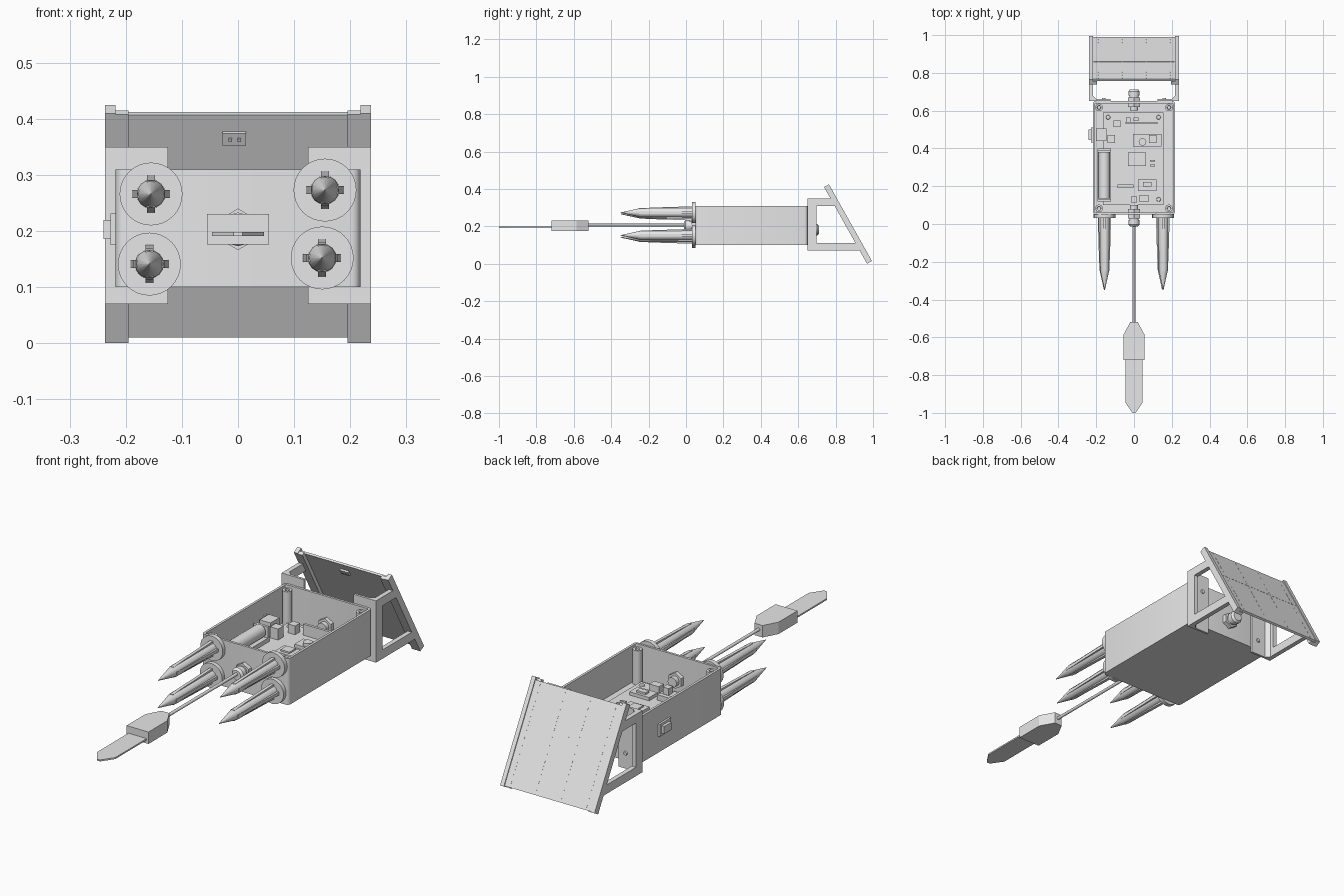
import bpy, bmesh, math
from mathutils import Vector

if "Cube" in bpy.data.objects:
    bpy.data.objects.remove(bpy.data.objects["Cube"], do_unlink=True)

GREY = (0.8, 0.8, 0.8, 1)
mat = bpy.data.materials.new("plain grey")
mat.use_nodes = True
mat.diffuse_color = GREY
mat.node_tree.nodes["Principled BSDF"].inputs["Base Color"].default_value = GREY


def finish(name, bm, smooth=False):
    bmesh.ops.recalc_face_normals(bm, faces=bm.faces)
    mesh = bpy.data.meshes.new(name)
    bm.to_mesh(mesh)
    bm.free()
    mesh.materials.append(mat)
    ob = bpy.data.objects.new(name, mesh)
    bpy.context.collection.objects.link(ob)
    if smooth:
        bpy.ops.object.select_all(action='DESELECT')
        ob.select_set(True)
        bpy.context.view_layer.objects.active = ob
        bpy.ops.object.shade_smooth_by_angle(angle=math.radians(35))
    return ob


def prism(name, pts, a, b, axis='X'):
    """Extrude a 2D outline from a to b along an axis."""
    place = {'X': lambda p, t: (t, p[0], p[1]),
             'Z': lambda p, t: (p[0], p[1], t)}[axis]
    bm = bmesh.new()
    lo = [bm.verts.new(place(p, a)) for p in pts]
    hi = [bm.verts.new(place(p, b)) for p in pts]
    bm.faces.new(lo)
    bm.faces.new(hi)
    for i in range(len(pts)):
        j = (i + 1) % len(pts)
        bm.faces.new((lo[i], lo[j], hi[j], hi[i]))
    return finish(name, bm)


def box(name, x, y, z):
    return prism(name, [(x[0], y[0]), (x[1], y[0]), (x[1], y[1]), (x[0], y[1])],
                 z[0], z[1], 'Z')


def chip(name, x, y, w, d, z, h):
    return box(name, (x - w / 2, x + w / 2), (y - d / 2, y + d / 2), (z, z + h))


def lathe(name, profile, centre, axis='Y', sides=24, smooth=True):
    """Turn (distance, radius) pairs about an axis through centre."""
    bm = bmesh.new()
    rings = []
    for d, r in profile:
        ring = []
        for i in range(sides):
            a = 2 * math.pi * i / sides
            u, v = r * math.sin(a), r * math.cos(a)
            off = {'Y': (u, d, v), 'Z': (u, v, d)}[axis]
            ring.append(bm.verts.new(Vector(centre) + Vector(off)))
        rings.append(ring)
    for p, q in zip(rings, rings[1:]):
        for i in range(sides):
            j = (i + 1) % sides
            bm.faces.new((p[i], p[j], q[j], q[i]))
    bm.faces.new(rings[0])
    bm.faces.new(rings[-1])
    return finish(name, bm, smooth)


# Open enclosure with rounded upright edges
bm = bmesh.new()
bmesh.ops.create_cube(bm, size=1)
for v in bm.verts:
    v.co = Vector((v.co.x * 0.436, 0.35 + v.co.y * 0.6, 0.205 + v.co.z * 0.21))
upright = [e for e in bm.edges if abs(e.verts[0].co.z - e.verts[1].co.z) > 0.1]
bmesh.ops.bevel(bm, geom=upright, offset=0.016, segments=4, profile=0.5, affect='EDGES')
bm.normal_update()
top = max(bm.faces, key=lambda f: f.calc_center_median().z)
bmesh.ops.inset_region(bm, faces=[top], thickness=0.011)
res = bmesh.ops.extrude_face_region(bm, geom=[top])
bmesh.ops.translate(bm, vec=(0, 0, -0.165),
                    verts=[g for g in res["geom"] if isinstance(g, bmesh.types.BMVert)])
if top.is_valid:
    bmesh.ops.delete(bm, geom=[top], context='FACES_ONLY')
finish("enclosure", bm, True)

# Corner screw posts with sunken holes
for x in (-0.185, 0.185):
    for y in (0.083, 0.617):
        lathe("corner_post", [(0.14, 0.02), (0.3, 0.02), (0.3, 0.01), (0.26, 0.009)],
              (x, y, 0), 'Z')

# Circuit board and its components
PCB = 0.166
box("circuit_board", (-0.165, 0.155), (0.1, 0.59), (0.156, PCB))
for x in (-0.137, 0.13):
    for y in (0.13, 0.565):
        lathe("board_screw", [(PCB, 0.012), (PCB + 0.006, 0.01)], (x, y, 0), 'Z', 12)
for name, x, y, w, d, h in [
        ("terminal", -0.09, 0.53, 0.035, 0.035, 0.04),
        ("tall_connector", -0.12, 0.45, 0.04, 0.04, 0.05),
        ("upright_card", 0.04, 0.535, 0.17, 0.012, 0.05),
        ("socket", -0.03, 0.55, 0.025, 0.025, 0.03),
        ("socket", 0.01, 0.555, 0.025, 0.02, 0.03),
        ("charge_module", 0.07, 0.443, 0.15, 0.065, 0.015),
        ("charge_chip", 0.1, 0.45, 0.04, 0.04, 0.03),
        ("processor_board", 0.015, 0.343, 0.095, 0.07, 0.015),
        ("processor_chip", 0.01, 0.345, 0.045, 0.045, 0.022),
        ("resistor", 0.098, 0.335, 0.025, 0.01, 0.008),
        ("resistor", 0.098, 0.31, 0.025, 0.01, 0.008),
        ("radio_board", 0.07, 0.205, 0.1, 0.06, 0.015),
        ("radio_chip", 0.07, 0.21, 0.045, 0.025, 0.024),
        ("pin_header", -0.045, 0.2, 0.085, 0.02, 0.025),
        ("plug", 0.053, 0.135, 0.048, 0.035, 0.03),
        ("plug", 0.0, 0.13, 0.03, 0.03, 0.03)]:
    chip(name, x, y, w, d, PCB, h)
lathe("coil", [(PCB, 0.02), (PCB + 0.03, 0.02)], (0.045, 0.435, 0), 'Z')

# Battery in its holder
box("holder_base", (-0.193, -0.122), (0.12, 0.4), (0.15, 0.185))
for y in (0.12, 0.388):
    box("holder_end", (-0.193, -0.122), (y, y + 0.012), (0.15, 0.235))
lathe("battery", [(0.135, 0.015), (0.135, 0.03), (0.38, 0.03), (0.38, 0.015)],
      (-0.157, 0, 0.212))

# Rocker switch through the side wall
box("switch_body", (-0.2, -0.145), (0.44, 0.505), (0.18, 0.228))
box("switch_bezel", (-0.227, -0.207), (0.432, 0.512), (0.175, 0.231))
box("switch_rocker", (-0.24, -0.22), (0.445, 0.5), (0.186, 0.22))

# Ground spikes: flange, round core and crossed fins
FIN = [(0.035, -0.034), (0.035, 0.034), (-0.16, 0.028), (-0.25, 0.024),
       (-0.25, -0.024), (-0.16, -0.028)]
for x, z in ((-0.155, 0.266), (-0.158, 0.141), (0.155, 0.273), (0.15, 0.152)):
    lathe("spike_flange", [(0.052, 0.056), (0.032, 0.056)], (x, 0, z), sides=32)
    lathe("spike_core", [(0.032, 0.026), (-0.24, 0.025), (-0.35, 0.001)], (x, 0, z), sides=16)
    prism("spike_fin", [(y, z + r) for y, r in FIN], x - 0.007, x + 0.007)
    prism("spike_fin", [(x + r, y) for y, r in FIN], z - 0.007, z + 0.007, 'Z')

# Cable glands at the front and back
for s, y, z in ((-1, 0.05, 0.203), (1, 0.65, 0.182)):
    c = (0, y, z)
    lathe("gland_nut", [(0, 0.037), (s * 0.02, 0.037)], c, sides=6, smooth=False)
    lathe("gland_thread", [(s * 0.02, 0.025), (s * 0.03, 0.025)], c)
    lathe("gland_cap", [(s * 0.03, 0.03), (s * 0.052, 0.03), (s * 0.062, 0.022)], c, sides=12)
    lathe("gland_inner_nut", [(-s * 0.011, 0.036), (-s * 0.03, 0.036)], c, sides=6, smooth=False)
    lathe("gland_inner_thread", [(-s * 0.03, 0.022), (-s * 0.05, 0.022)], c)

# Cable and soil probe
lathe("probe_cable", [(0, 0.007), (-0.53, 0.007)], (0, 0, 0.207), sides=12)
prism("probe_head", [(-0.055, -0.72), (0.055, -0.72), (0.055, -0.585), (0.02, -0.52),
                     (-0.02, -0.52), (-0.055, -0.585)], 0.176, 0.23, 'Z')
prism("probe_blade", [(-0.046, -0.71), (0.046, -0.71), (0.046, -0.945), (0.008, -1),
                      (-0.008, -1), (-0.046, -0.945)], 0.191, 0.198, 'Z')

# Tilted solar panel; t runs up the slope, n runs out of the sunny face
def slope(t, n):
    return (0.968 - 0.489 * t + 0.872 * n, 0.872 * t + 0.489 * n)


def slab(name, x, t, n):
    return prism(name, [slope(t[0], n[0]), slope(t[1], n[0]),
                        slope(t[1], n[1]), slope(t[0], n[1])], *x)


slab("solar_panel", (-0.22, 0.22), (0.003, 0.458), (0.016, 0.026))
slab("junction_box", (-0.028, 0.014), (0.4, 0.424), (0.008, 0.017))
for x in (-0.014, 0.002):
    slab("junction_pin", (x - 0.003, x + 0.003), (0.408, 0.415), (0.005, 0.009))
for i in range(4):
    x = -0.19 + i * 0.127
    for k in range(14):
        t = 0.012 + k * 0.032
        slab("cell_dash", (x - 0.001, x + 0.001), (t, t + 0.02), (0.025, 0.0266))
slab("cell_line", (-0.215, 0.215), (0.268, 0.27), (0.025, 0.0266))

# Brackets, mirrored left and right
for s in (-1, 1):
    arm = (s * 0.216, s * 0.237)
    slab("panel_rail", (s * 0.195, s * 0.237), (0, 0.467), (0, 0.016))
    slab("rail_lip", (s * 0.218, s * 0.237), (0, 0.47), (0, 0.03))
    prism("bracket_post", [(0.65, 0.07), (0.697, 0.07), (0.697, 0.35), (0.65, 0.35)], *arm)
    for lo, hi in ((0.07, 0.11), (0.31, 0.35)):
        end = [(0.97 - 0.561 * z, z) for z in (lo, hi)]
        prism("bracket_arm", [(0.65, lo), end[0], end[1], (0.65, hi)], *arm)
    prism("bracket_flange", [(s * 0.125, 0.65), (s * 0.237, 0.65), (s * 0.237, 0.661),
                             (s * 0.125, 0.661)], 0.07, 0.35, 'Z')
    prism("bracket_fillet", [(s * 0.218, 0.66), (s * 0.218, 0.68), (s * 0.198, 0.66)],
          0.07, 0.35, 'Z')
    for z in (0.14, 0.27):
        lathe("bracket_screw", [(0.66, 0.01), (0.666, 0.008)], (s * 0.16, 0, z), sides=12)
